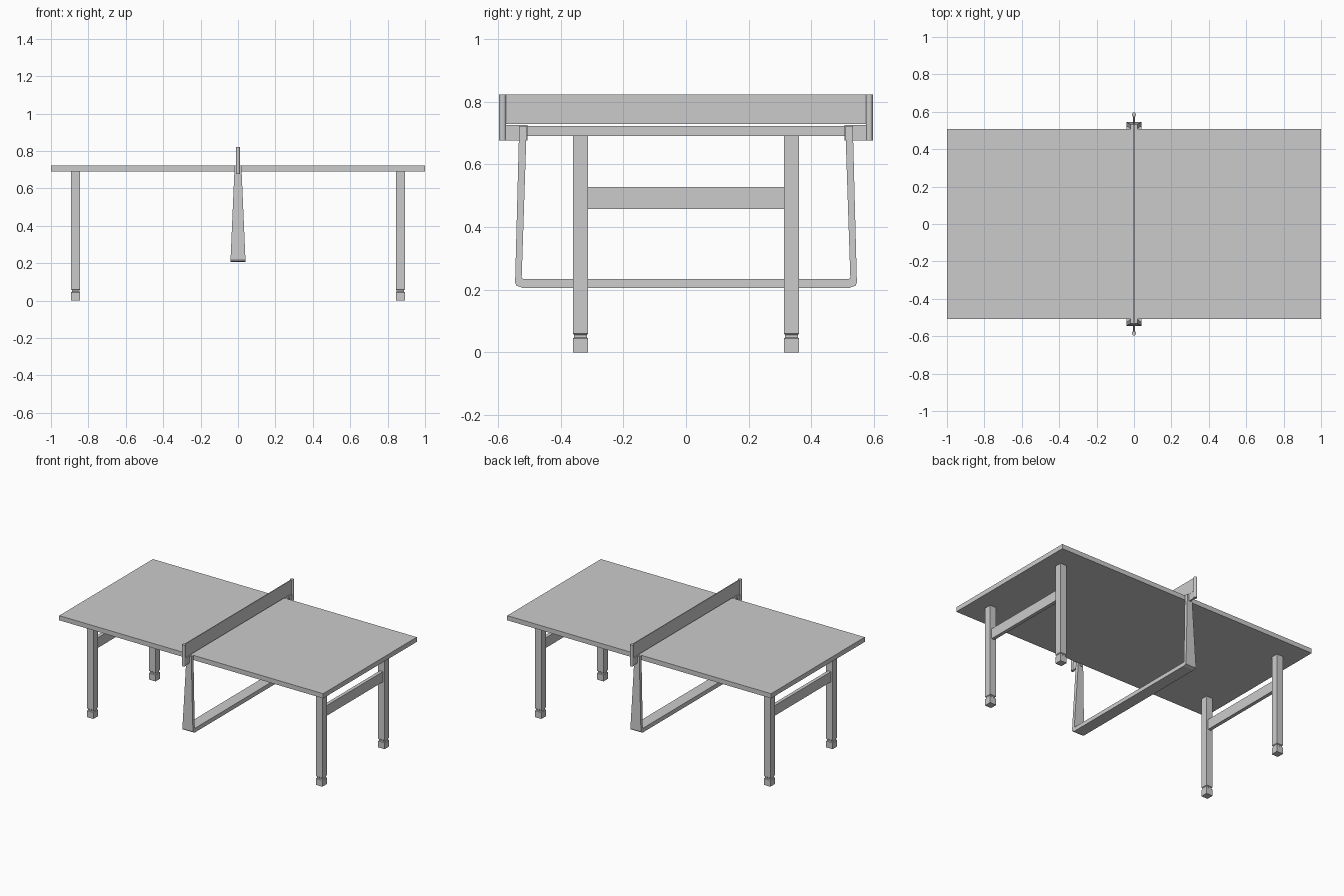
import bpy, bmesh, math

if "Cube" in bpy.data.objects:
    bpy.data.objects.remove(bpy.data.objects["Cube"])


def add_mesh(name, bm):
    bmesh.ops.recalc_face_normals(bm, faces=bm.faces)
    me = bpy.data.meshes.new(name)
    bm.to_mesh(me)
    bm.free()
    ob = bpy.data.objects.new(name, me)
    bpy.context.collection.objects.link(ob)
    return ob


def box(name, lo, hi):
    bm = bmesh.new()
    bmesh.ops.create_cube(bm, size=1)
    for v in bm.verts:
        v.co = [(a + b) / 2 + c * (b - a) for a, b, c in zip(lo, hi, v.co)]
    return add_mesh(name, bm)


# Square leg with a groove above the foot, made by stacking rings
def leg(name, x, y):
    bm = bmesh.new()
    prev = None
    for h, z in [(.0245, 0), (.0245, .044), (.02, .048), (.02, .056),
                 (.0245, .06), (.0245, .69)]:
        ring = [bm.verts.new((x + sx * h, y + sy * h, z))
                for sx, sy in [(-1, -1), (1, -1), (1, 1), (-1, 1)]]
        if prev:
            for i in range(4):
                j = (i + 1) % 4
                bm.faces.new((prev[i], prev[j], ring[j], ring[i]))
        else:
            bm.faces.new(ring[::-1])
        prev = ring
    bm.faces.new(prev)
    return add_mesh(name, bm)


# Playing surface
box("table_top", (-1, -.507, .69), (1, .507, .722))

# Leg pairs with a stretcher
for sx, end in [(-1, "left"), (1, "right")]:
    x = sx * .868
    for sy, side in [(-1, "front"), (1, "back")]:
        leg(f"{end}_{side}_leg", x, sy * .3365)
    box(f"{end}_stretcher", (x - .012, -.314, .458), (x + .012, .314, .528))

# U-shaped centre frame that widens toward the bottom
outer = [(.532, .722), (.545, .222), (.541, .213), (.522, .206)]
inner = [(.508, .722), (.524, .24), (.5235, .237), (.519, .234)]


def mirrored(half):
    return half + [(-y, z) for y, z in reversed(half)]


bm = bmesh.new()
rows = []
for (yo, zo), (yi, zi) in zip(mirrored(outer), mirrored(inner)):
    row = []
    for s, y, z in [(-1, yo, zo), (1, yo, zo), (1, yi, zi), (-1, yi, zi)]:
        t = min(1, max(0, (z - .215) / .507))
        row.append(bm.verts.new((s * (.04 - .022 * t), y, z)))
    rows.append(row)
for a, b in zip(rows, rows[1:]):
    for i in range(4):
        j = (i + 1) % 4
        bm.faces.new((a[i], a[j], b[j], b[i]))
bm.faces.new(rows[0])
bm.faces.new(rows[-1])
add_mesh("centre_frame", bm)

# Net with end posts and clamp arms
box("net", (-.003, -.58, .728), (.003, .58, .822))
for sy, side in [(-1, "front"), (1, "back")]:
    bm = bmesh.new()
    bmesh.ops.create_cone(bm, cap_ends=True, segments=12, radius1=.0115,
                          radius2=.0115, depth=.146)
    bmesh.ops.translate(bm, verts=bm.verts, vec=(0, sy * .585, .749))
    post = add_mesh(f"{side}_net_post", bm)
    y0, y1 = sorted((sy * .505, sy * .583))
    box(f"{side}_net_arm", (-.006, y0, .676), (.006, y1, .725))
